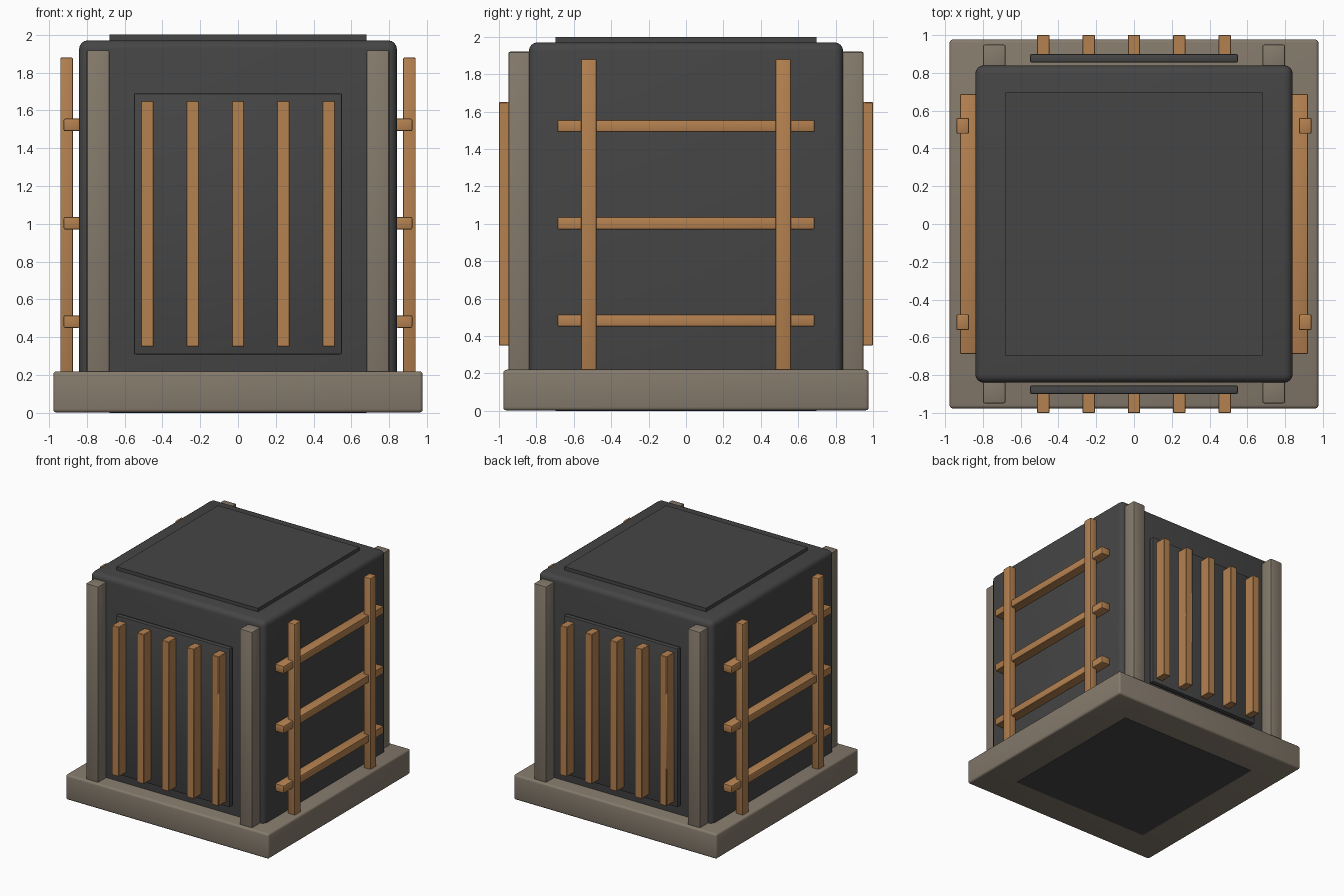
import bpy
import bmesh
import math

default = bpy.data.objects.get("Cube")
if default:
    bpy.data.objects.remove(default, do_unlink=True)


def material(name, rgb):
    mat = bpy.data.materials.new(name)
    mat.use_nodes = True
    colour = (*rgb, 1)
    mat.diffuse_color = colour
    mat.node_tree.nodes["Principled BSDF"].inputs["Base Color"].default_value = colour
    return mat


charcoal = material("charcoal", (0.06, 0.06, 0.06))
stone = material("warm grey stone", (0.235, 0.195, 0.15))
wood = material("orange wood", (0.46, 0.22, 0.08))


def box(name, x, y, z, mat, bevel=0.008, segments=2):
    """Bevelled box spanning the given (low, high) ranges."""
    bm = bmesh.new()
    bmesh.ops.create_cube(bm, size=1)
    for v in bm.verts:
        v.co = [lo + (c + 0.5) * (hi - lo) for c, (lo, hi) in zip(v.co, (x, y, z))]
    if bevel:
        bmesh.ops.bevel(bm, geom=bm.edges[:], offset=bevel, segments=segments,
                        profile=0.5, affect='EDGES', clamp_overlap=True)
    bmesh.ops.recalc_face_normals(bm, faces=bm.faces)
    mesh = bpy.data.meshes.new(name)
    bm.to_mesh(mesh)
    bm.free()
    mesh.materials.append(mat)
    obj = bpy.data.objects.new(name, mesh)
    bpy.context.collection.objects.link(obj)
    bpy.ops.object.select_all(action='DESELECT')
    obj.select_set(True)
    bpy.context.view_layer.objects.active = obj
    bpy.ops.object.shade_smooth_by_angle(angle=math.radians(40))
    return obj


def side(sign, near, far):
    """Range from near to far, mirrored when sign is negative."""
    return tuple(sorted((sign * near, sign * far)))


def around(centre, half):
    return (centre - half, centre + half)


# Plinth, rounded body and the core that forms the lid and the underside
box("base_slab", (-0.977, 0.977), (-0.977, 0.977), (0.002, 0.22), stone, 0.018, 3)
box("body", (-0.84, 0.84), (-0.84, 0.84), (0.1, 1.97), charcoal, 0.045, 4)
box("core_and_lid", (-0.68, 0.68), (-0.697, 0.697), (0, 2), charcoal, 0)

for s, end in ((-1, "front"), (1, "back")):
    # Corner posts
    for t, hand in ((-1, "right"), (1, "left")):
        box(f"{end}_{hand}_post", side(t, 0.68, 0.80), side(s, 0.80, 0.95),
            (0.2, 1.92), stone, 0.01)
    # Panel with upright bars
    box(f"{end}_panel", (-0.55, 0.55), side(s, 0.855, 0.9), (0.31, 1.69), charcoal)
    for i in range(5):
        box(f"{end}_bar_{i + 1}", around(0.24 * (i - 2), 0.033),
            side(s, 0.87, 1), (0.35, 1.65), wood, 0.003, 1)

for s, hand in ((-1, "right"), (1, "left")):
    # Ladder uprights
    for t, end in ((-1, "front"), (1, "back")):
        box(f"{hand}_{end}_ladder_upright", side(s, 0.873, 0.94),
            around(0.52 * t, 0.042), (0.2, 1.88), wood)
    # Ladder rungs
    for i in range(3):
        box(f"{hand}_rung_{i + 1}", side(s, 0.835, 0.922), (-0.688, 0.688),
            around(0.483 + 0.52 * i, 0.033), wood)
